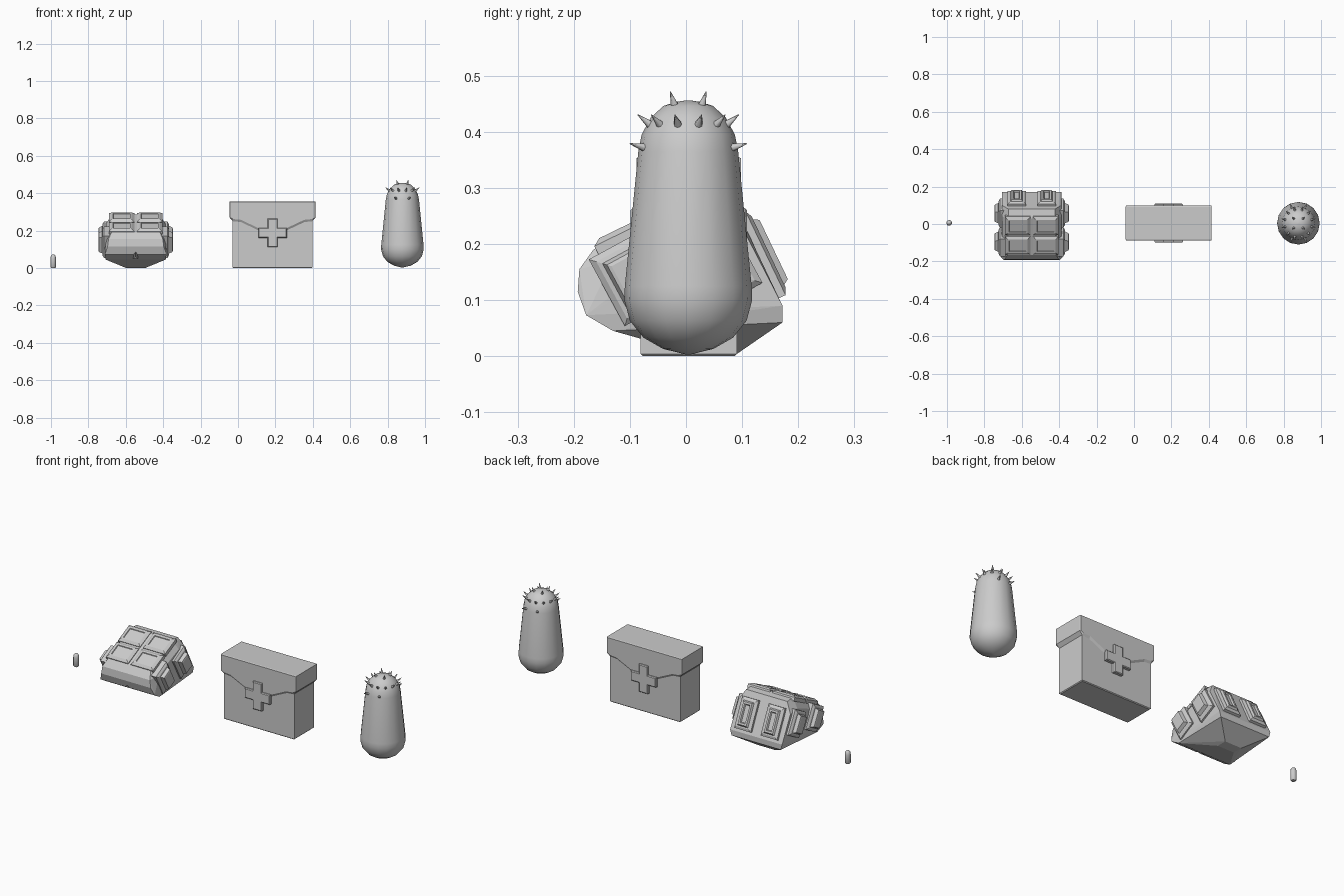
import bpy, bmesh, math
from mathutils import Matrix, Vector

if "Cube" in bpy.data.objects:
    bpy.data.objects.remove(bpy.data.objects["Cube"])


def finish(name, bm, smooth=None):
    bmesh.ops.recalc_face_normals(bm, faces=bm.faces[:])
    me = bpy.data.meshes.new(name)
    bm.to_mesh(me)
    bm.free()
    ob = bpy.data.objects.new(name, me)
    bpy.context.collection.objects.link(ob)
    if smooth:
        bpy.ops.object.select_all(action='DESELECT')
        ob.select_set(True)
        bpy.context.view_layer.objects.active = ob
        bpy.ops.object.shade_smooth_by_angle(angle=math.radians(smooth))
    return ob


def loft(name, rings, matrix=Matrix(), smooth=None):
    """Skin a stack of closed rings and cap both ends."""
    bm = bmesh.new()
    loops = [[bm.verts.new(matrix @ Vector(p)) for p in r] for r in rings]
    n = len(loops[0])
    for a, b in zip(loops, loops[1:]):
        for i in range(n):
            bm.faces.new((a[i], a[(i + 1) % n], b[(i + 1) % n], b[i]))
    bm.faces.new(loops[0])
    bm.faces.new(loops[-1])
    return finish(name, bm, smooth)


def lathe(name, profile, x, y, sides):
    rings = [[(r * math.cos(t), r * math.sin(t), z)
              for t in (2 * math.pi * i / sides for i in range(sides))] for r, z in profile]
    return loft(name, rings, Matrix.Translation((x, y, 0)), 50)


def pad(name, loc, normal, along, width, length, tiers):
    """Stepped, chamfered rectangular pad; tiers are (inset, height)."""
    n = Vector(normal).normalized()
    v = Vector(along).normalized()
    u = v.cross(n)
    m = Matrix((u, v, n)).transposed().to_4x4()
    m.translation = loc
    rings = [[(sx * (width / 2 - i), sy * (length / 2 - i), h)
              for sx, sy in ((-1, -1), (1, -1), (1, 1), (-1, 1))] for i, h in tiers]
    return loft(name, rings, m)


# small pill
lathe("pill", [(.011, 0), (.015, .005), (.015, .052), (.013, .063), (.008, .07), (.002, .073)],
      -.988, .006, 12)

# tilted pouch body: mirrored convex hull
cx = -.547
half = [(.125, .03, .287), (.125, .08, .284), (.13, -.165, .19), (.145, -.19, .155),
        (.15, -.193, .115), (.165, -.178, .073), (.16, -.13, .045), (.05, .03, 0),
        (.05, .085, 0), (.15, .172, .06), (.158, .172, .09), (.158, .1, .23),
        (.158, .04, .24), (.158, -.13, .17)]
bm = bmesh.new()
for x, y, z in half:
    for s in (1, -1):
        bm.verts.new((cx + s * x, y, z))
bmesh.ops.convex_hull(bm, input=bm.verts[:])
body = finish("pouch_body", bm)

# notch in the lower front edge
cut = loft("notch_cutter", [[(cx - .05, y, .05), (cx + .05, y, .05), (cx, y, .105)]
                            if y < -.15 else
                            [(cx - .01, y, .05), (cx + .01, y, .05), (cx, y, .06)]
                            for y in (-.22, -.13)])
cut.hide_render = True
cut.hide_viewport = True
mod = body.modifiers.new("notch", 'BOOLEAN')
mod.operation = 'DIFFERENCE'
mod.object = cut

# pouch pads: top squares, back bars, side pockets
square = [(0, -.015), (0, .004), (.014, .013), (.022, .013), (.024, .009)]
bar = [(0, -.015), (0, .012), (.012, .018), (.018, .018), (.024, .028), (.034, .028), (.038, .02)]
pocket = [(-.01, -.025), (-.01, .012), (0, .02), (.008, .022), (.014, .04), (.02, .042)]
for s in (1, -1):
    for y, z in ((-.113, .216), (-.008, .267)):
        pad("top_square", (cx + s * .075, y, z), (0, -.438, .9), (0, .9, .438), .135, .108, square)
    pad("back_bar", (cx + s * .08, .131, .178), (0, .9, .43), (0, -.43, .9), .1, .165, bar)
    for y, z in ((-.095, .138), (.058, .165)):
        pad("side_pocket", (cx + s * .157, y, z), (s, 0, 0), (0, -.477, .88), .085, .115, pocket)

# kit box
bx, by = .185, .005


def box_ring(h, z, d):
    return [(bx - h, by - d, z), (bx + h, by - d, z), (bx + h, by + d, z), (bx - h, by + d, z)]


loft("box_body", [box_ring(.21, 0, .082), box_ring(.214, .004, .086), box_ring(.214, .345, .086)])


# lid with a pointed flap on both faces
def flap_ring(y, drop, inset):
    w = .23 - inset
    return [(bx - w, y, .355 - inset), (bx - w, y, .27), (bx - .212, y, .262 - drop),
            (bx - .17, y, .258 - drop), (bx, y, .178 - drop), (bx + .17, y, .258 - drop),
            (bx + .212, y, .262 - drop), (bx + w, y, .27), (bx + w, y, .355 - inset)]


loft("box_lid", [flap_ring(by - .093, 0, .002), flap_ring(by - .086, .012, 0),
                 flap_ring(by + .086, .012, 0), flap_ring(by + .093, 0, .002)])

# cross on front and back
a, b = .076, .027
outline = [(-b, -a), (b, -a), (b, -b), (a, -b), (a, b), (b, b),
           (b, a), (-b, a), (-b, b), (-a, b), (-a, -b), (-b, -b)]
for s in (1, -1):
    rings = []
    for d, inset in ((.08, 0), (.1, 0), (.104, .004)):
        rings.append([(bx + px - math.copysign(inset, px), by + s * d,
                       .188 + pz - math.copysign(inset, pz)) for px, pz in outline])
    loft("cross", rings)

# spiny capsule
sx, sy = .879, .004
lathe("capsule", [(.004, .003), (.045, .013), (.08, .033), (.104, .063), (.114, .1), (.113, .125),
                  (.089, .365), (.083, .395), (.067, .425), (.044, .446), (.022, .453), (.003, .456)],
      sx, sy, 16)


def spike(angle, r, z, tilt, length=.032):
    d = Vector((math.cos(angle) * math.cos(tilt), math.sin(angle) * math.cos(tilt), math.sin(tilt)))
    base = Vector((sx + r * math.cos(angle), sy + r * math.sin(angle), z))
    bm = bmesh.new()
    m = Matrix.Translation(base + d * (length / 2 - .004)) @ d.to_track_quat('Z', 'Y').to_matrix().to_4x4()
    bmesh.ops.create_cone(bm, cap_ends=True, segments=8, radius1=.008, radius2=.0008,
                          depth=length, matrix=m)
    finish("spike", bm, 60)


for i in range(4):
    spike(math.radians(45 + 90 * i), .034, .446, math.radians(66))
for i in range(12):
    spike(math.radians(15 + 30 * i), .071, .413, math.radians(38))
for deg in (67, 113, 247, 293):
    spike(math.radians(deg), .086, .372, math.radians(14))
